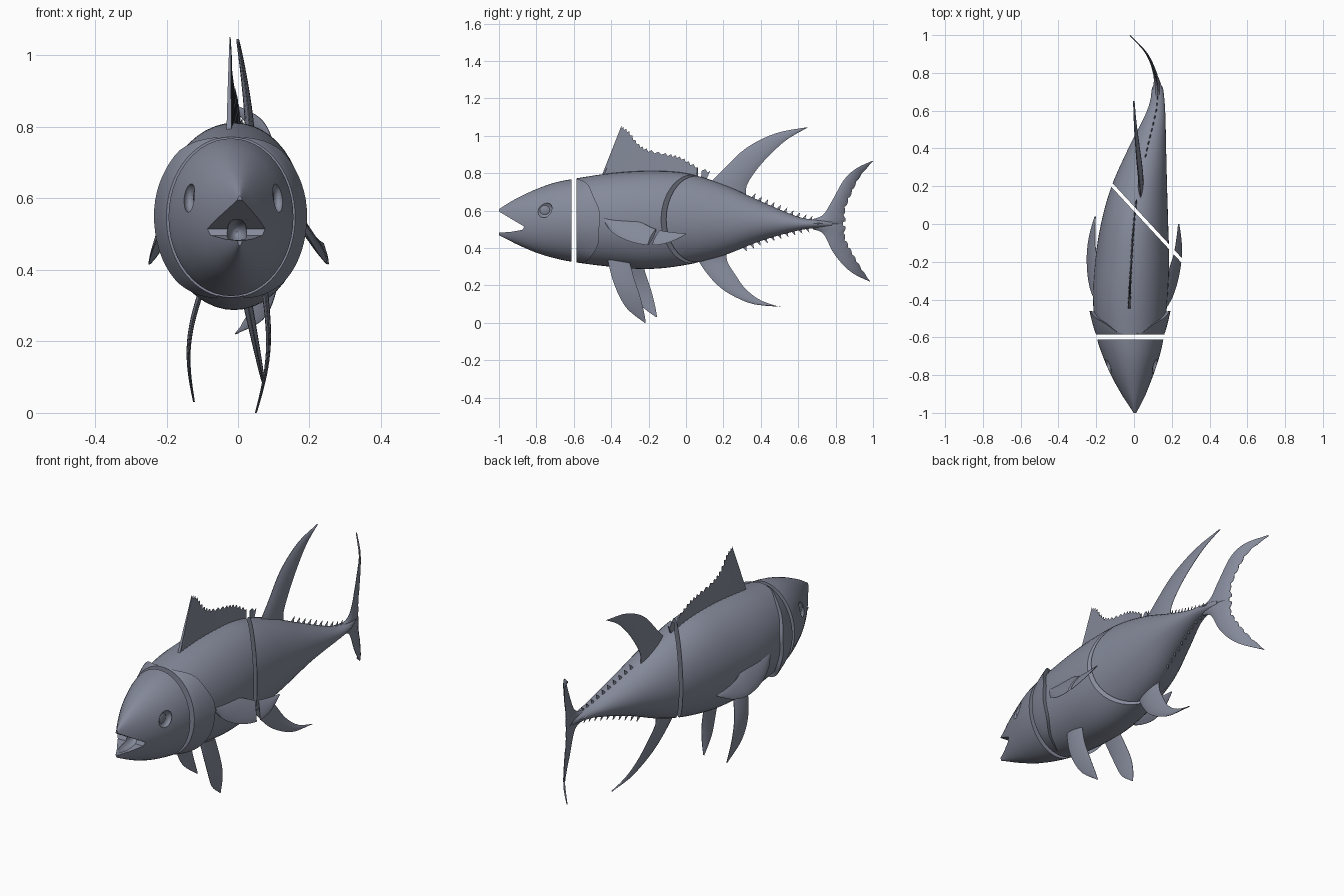
import bpy, bmesh, math
from mathutils import Vector

if "Cube" in bpy.data.objects:
    bpy.data.objects.remove(bpy.data.objects["Cube"])

# body stations: y, top z, bottom z, centre x, half width
BODY = [(-1.0, .608, .468, .005, .012), (-.95, .64, .443, .002, .038), (-.9, .668, .418, -.002, .065),
        (-.8, .715, .375, -.01, .112), (-.7, .75, .345, -.015, .15), (-.6, .77, .325, -.02, .177),
        (-.4, .80, .30, -.02, .197), (-.2, .812, .288, -.01, .196), (0, .80, .31, .003, .178),
        (.2, .74, .36, .028, .147), (.4, .65, .438, .07, .10), (.6, .567, .494, .117, .048),
        (.7, .55, .508, .125, .03), (.78, .545, .515, .116, .012), (.9, .54, .52, .068, .01), (1.0, .54, .52, -.022, .01)]
N = Vector((.734, .679, 0))      # diagonal slice plane
D = .0545
MAT = bpy.data.materials.new('slate')
MAT.diffuse_color = (.235, .255, .325, 1)
MAT.use_nodes = True
MAT.node_tree.nodes["Principled BSDF"].inputs["Base Color"].default_value = MAT.diffuse_color


def station(y):
    """Smooth interpolation of the body table."""
    y = min(max(y, -1), 1)
    i = next(k for k in range(len(BODY) - 1) if y <= BODY[k + 1][0])
    a, b = BODY[i], BODY[i + 1]
    p, q = BODY[max(i - 1, 0)], BODY[min(i + 2, len(BODY) - 1)]
    h = b[0] - a[0]
    t = (y - a[0]) / h
    out = []
    for k in range(1, 5):
        m0 = (b[k] - p[k]) / (b[0] - p[0]) * h
        m1 = (q[k] - a[k]) / (q[0] - a[0]) * h
        out.append((2*t**3 - 3*t*t + 1)*a[k] + (t**3 - 2*t*t + t)*m0 + (3*t*t - 2*t**3)*b[k] + (t**3 - t*t)*m1)
    return out


def skin(y, ang, off=0):
    top, bot, cx, hw = station(y)
    return Vector((cx + (hw + off)*math.cos(ang), y, (top + bot)/2 + ((top - bot)/2 + off)*math.sin(ang)))


def smooth(ob, angle=40):
    bpy.ops.object.select_all(action='DESELECT')
    ob.select_set(True)
    bpy.context.view_layer.objects.active = ob
    bpy.ops.object.shade_smooth_by_angle(angle=math.radians(angle))


def loft(name, rings, cuts=()):
    """Closed skin through rings; each cut is (point, normal) and removes the normal side."""
    bm = bmesh.new()
    vs = [[bm.verts.new(p) for p in r] for r in rings]
    n = len(vs[0])
    for a, b in zip(vs, vs[1:]):
        for i in range(n):
            bm.faces.new((a[i], a[(i+1) % n], b[(i+1) % n], b[i]))
    bm.faces.new(vs[0])
    bm.faces.new(vs[-1])
    bmesh.ops.remove_doubles(bm, verts=bm.verts[:], dist=1e-5)
    for co, no in cuts:
        r = bmesh.ops.bisect_plane(bm, geom=bm.verts[:] + bm.edges[:] + bm.faces[:], plane_co=co,
                                   plane_no=no, clear_outer=True)
        edges = [e for e in r['geom_cut'] if isinstance(e, bmesh.types.BMEdge)]
        if edges:
            bmesh.ops.holes_fill(bm, edges=edges, sides=0)
    bmesh.ops.recalc_face_normals(bm, faces=bm.faces[:])
    me = bpy.data.meshes.new(name)
    bm.to_mesh(me)
    bm.free()
    me.materials.append(MAT)
    ob = bpy.data.objects.new(name, me)
    bpy.context.collection.objects.link(ob)
    smooth(ob)
    return ob


FRONT = (N*(D - .009), N)
BACK = (N*(D + .009), -N)


def along(pts, t):
    """Point at fraction t of a smoothed polyline."""
    f = t*(len(pts) - 1)
    i = min(int(f), len(pts) - 2)
    P = [Vector(pts[min(max(k, 0), len(pts) - 1)]) for k in (i-1, i, i+1, i+2)]
    f -= i
    return .5*(2*P[1] + (P[2]-P[0])*f + (2*P[0]-5*P[1]+4*P[2]-P[3])*f*f + (3*P[1]-P[0]-3*P[2]+P[3])*f**3)


def fin(name, lead, trail, xf, thick=.012, n=16, m=8, shift=(0, 0), cuts=(), jag=0):
    """Lens-section fin between a leading and a trailing edge given in (y, z); jag notches the trailing edge."""
    rings = []
    for i in range(n + 1):
        a, b = along(lead, i/n), along(trail, i/n)
        b = b.lerp(a, jag*(i % 3 == 1))
        ring = []
        for k, s in [(k, 1) for k in range(m + 1)] + [(k, -1) for k in range(m, -1, -1)]:
            p = a.lerp(b, k/m) + Vector(shift)
            t = thick*(1 - .8*i/n)*math.sin(math.pi*k/m)**.7 + .001 if 0 < k < m else .001
            ring.append((xf(p.x, p.y) + s*t, p.x, p.y))
        rings.append(ring)
    return loft(name, rings, cuts)


def ball(name, loc, scale):
    bpy.ops.mesh.primitive_uv_sphere_add(segments=24, ring_count=14, radius=1, location=loc)
    ob = bpy.context.object
    ob.name, ob.scale = name, scale
    ob.data.materials.append(MAT)
    smooth(ob)
    return ob


def subtract(ob, cutter):
    mod = ob.modifiers.new('cut', 'BOOLEAN')
    mod.operation, mod.solver, mod.object = 'DIFFERENCE', 'EXACT', cutter
    bpy.context.view_layer.objects.active = ob
    bpy.ops.object.modifier_apply(modifier=mod.name)
    bpy.data.objects.remove(cutter)


# body in three slices
rings = [[skin(-1 + 1.78*i/80, 2*math.pi*k/48) for k in range(48)] for i in range(81)]
Y = Vector((0, 1, 0))
head = loft('head', rings, [(Y*-.612, Y)])
loft('middle_body', rings, [(Y*-.586, -Y), FRONT])
loft('tail_body', rings, [BACK])

# open mouth
wedge = [(-1.1, .655), (-.93, .553), (-.865, .515), (-.875, .497), (-.94, .486), (-1.1, .476)]
subtract(head, loft('mouth_cutter', [[(x, y, z) for y, z in wedge] for x in (-.3, .3)]))
subtract(head, ball('throat_cutter', (-.003, -.905, .507), (.03, .09, .035)))

# eyes in shallow sockets
for side, ang in (('right', .31), ('left', math.pi - .31)):
    p = skin(-.755, ang)
    s = 1 if side == 'right' else -1
    subtract(head, ball('socket_cutter', p, (.02, .046, .042)))
    ball(side + '_eye', p - Vector((s*.026, 0, 0)), (.015, .036, .034))
smooth(head)

# gill covers
for side in ('right', 'left'):
    rings = []
    for i in range(31):
        a = math.radians(-78 + 156*i/30)
        edge = -.575 + .115*max(0, math.cos(a*1.12 + .12))**1.2 + .004*math.sin(9*a)
        ang = a if side == 'right' else math.pi - a
        fade = min(1, 1.6*math.cos(a*1.12))
        ring = [skin(-.586 + (edge + .586)*k/8, ang, .001 + .02*fade*(k/8)**.8) for k in range(9)]
        ring += [skin(edge - .004, ang, -.01), skin(-.586, ang, -.01)]
        rings.append(ring)
    loft(side + '_gill_cover', rings)

# pleated first dorsal fin
top = [(-.35, 1.04), (-.31, 1.015), (-.26, .95), (-.2, .915), (-.1, .893), (-.03, .875), (.04, .835), (.125, .80)]
rings = []
for i in range(41):
    ray = i % 2 == 0
    y0 = -.46 + .56*i/40
    base = Vector((y0, station(y0)[0] - .03))
    tip = along(top, i/40) + (Vector((.004, .012)) if ray else Vector((0, -.001)))
    ring = []
    for k, s in [(k, 1) for k in range(6)] + [(k, -1) for k in range(5, -1, -1)]:
        p = base.lerp(tip, k/5)
        t = (.008 if ray else .003)*(1 - .8*k/5)
        ring.append((station(p.x)[2] - .004 + s*t, p.x, p.y))
    rings.append(ring)
loft('first_dorsal_fin_front', rings, [FRONT])
loft('first_dorsal_fin_rear', rings, [BACK])

# second dorsal and anal fins
fin('second_dorsal_fin', [(.11, .73), (.2, .82), (.3, .918), (.4, .98), (.51, 1.022), (.65, 1.046)],
    [(.32, .67), (.325, .735), (.375, .815), (.445, .895), (.54, .98), (.65, 1.044)],
    lambda y, z: .035 - .035*max(0, (z - .75)/.29)**1.5, .015, cuts=[BACK])
fin('anal_fin', [(.05, .36), (.1, .28), (.17, .2), (.25, .145), (.36, .1), (.505, .086)],
    [(.22, .385), (.22, .33), (.265, .255), (.32, .18), (.4, .12), (.505, .084)],
    lambda y, z: .022 + .05*max(0, (.33 - z)/.25), .015, cuts=[BACK])

# tail fin lobes
tail_x = lambda y, z: station(y)[2]
fin('upper_tail_lobe', [(.68, .555), (.735, .58), (.785, .66), (.845, .765), (.91, .825), (.995, .866)],
    [(.68, .525), (.84, .525), (.85, .60), (.885, .69), (.93, .78), (1.0, .864)], tail_x, .012, 30, jag=.1)
fin('lower_tail_lobe', [(.68, .50), (.735, .475), (.785, .38), (.84, .31), (.90, .26), (.98, .222)],
    [(.68, .535), (.84, .535), (.85, .46), (.885, .385), (.93, .305), (.985, .22)], tail_x, .012, 30, jag=.1)

# pelvic fins
lead = [(-.42, .34), (-.395, .24), (-.36, .15), (-.31, .07), (-.22, 0)]
trail = [(-.30, .32), (-.275, .23), (-.245, .14), (-.225, .06), (-.215, .002)]
fin('right_pelvic_fin', lead, trail, lambda y, z: .075 + .02*math.sin(3.1*z/.32) - .025*(1 - z/.3), .008)
fin('left_pelvic_fin', lead, trail, lambda y, z: -.105 - .025*math.sin(3.1*(z - .03)/.31) - .02*(1 - z/.3), .008,
    shift=(.06, .03))

# pectoral fins, the right one sliced
lead = [(-.44, .575), (-.36, .562), (-.25, .54), (-.16, .50), (-.08, .485), (.0, .477)]
trail = [(-.43, .53), (-.39, .48), (-.3, .435), (-.19, .415), (-.09, .43), (.0, .472)]
right_x = lambda y, z: .165 + .5*(.55 - z) + .08*(y + .42)
fin('right_pectoral_fin', lead, trail, right_x, .014, cuts=[FRONT])
fin('right_pectoral_tip', lead, trail, right_x, .014, cuts=[BACK])
fin('left_pectoral_fin', lead, trail, lambda y, z: -.2 - .5*(.55 - z) + .07*(y + .42), .014, shift=(.04, 0))

# finlets above and below the tail, side keels
for i in range(10):
    for name, k, s, y in (('upper', 0, 1, .345 + .034*i), ('lower', 1, -1, .30 + .037*i)):
        z0, z1 = station(y)[k] - s*.01, station(y + .028)[k] - s*.01
        fin(f'{name}_finlet_{i}', [(y, z0), (y + .012, z0 + s*.014), (y + .026, z0 + s*.026)],
            [(y + .03, z1), (y + .022, z1 + s*.014), (y + .027, z0 + s*.026)], tail_x, .004, 4, 4)
for side, s in (('right', 1), ('left', -1)):
    ball(side + '_keel', (station(.67)[2] + s*.022, .67, .531), (.012, .06, .007))
